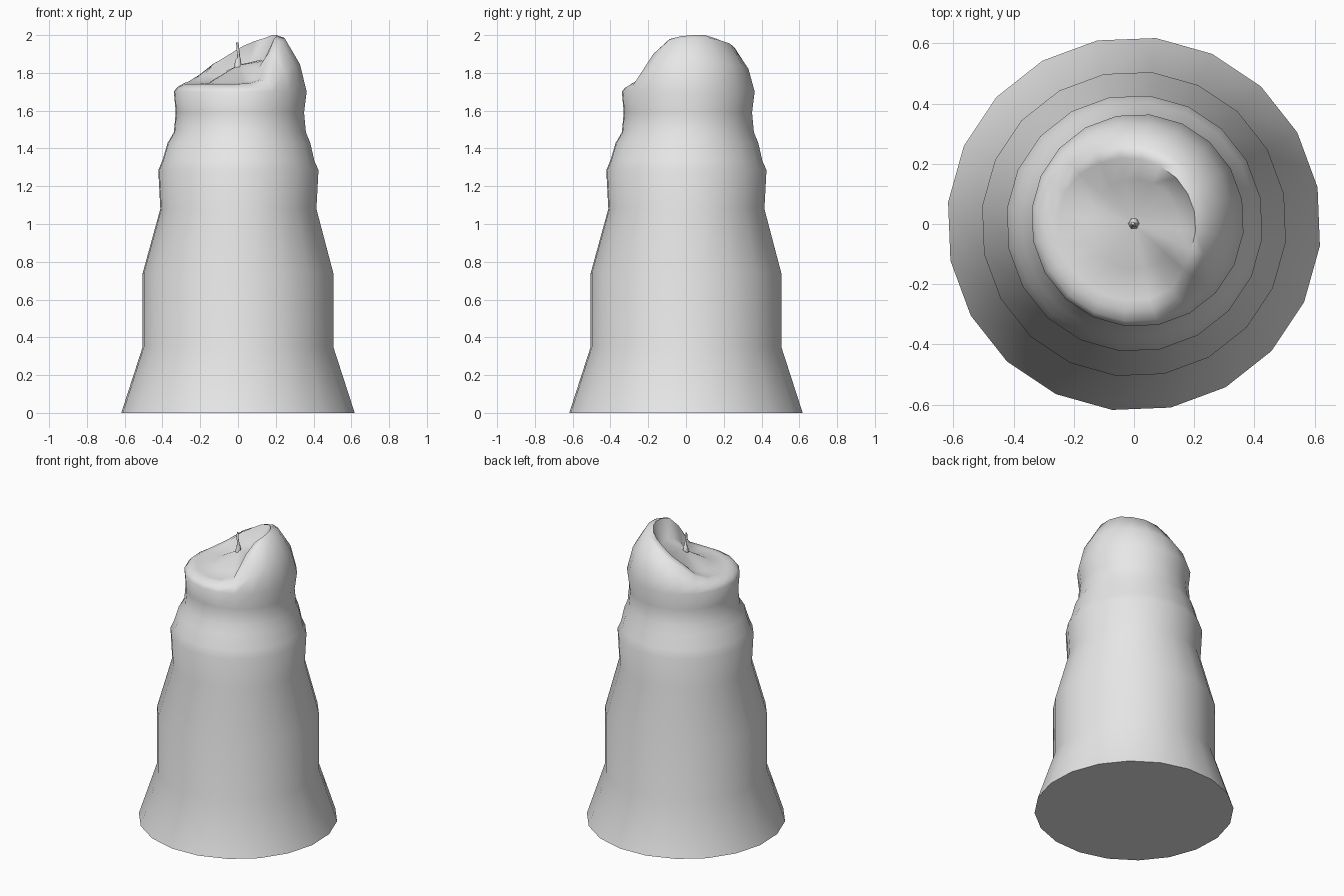
import bpy, bmesh, math

if "Cube" in bpy.data.objects:
    bpy.data.objects.remove(bpy.data.objects["Cube"])

SIDES = 20
START = math.radians(11.3)

wax = bpy.data.materials.new("pale_grey_wax")
wax.diffuse_color = (0.8, 0.8, 0.8, 1)
wax.use_nodes = True
wax.node_tree.nodes["Principled BSDF"].inputs["Base Color"].default_value = wax.diffuse_color

# Outer profile: radius, height, sideways drift
PROFILE = [(0.622, 0, 0), (0.508, 0.35, 0), (0.508, 0.74, 0), (0.416, 1.08, 0.002),
           (0.427, 1.285, 0.002), (0.405, 1.335, 0.002), (0.38, 1.43, 0.005),
           (0.352, 1.485, 0.01), (0.342, 1.59, 0.01), (0.354, 1.70, 0.012)]

# Height of the melted rim at each side, going round from the right
RIM = [1.985, 1.985, 1.97, 1.955, 1.93, 1.89, 1.85, 1.79, 1.755, 1.745,
       1.74, 1.74, 1.74, 1.74, 1.74, 1.745, 1.765, 1.90, 1.965, 1.98]
CENTRE_Z = 1.84


def finish(bm, name, angle):
    """Turn a bmesh into a smooth shaded object."""
    bmesh.ops.recalc_face_normals(bm, faces=bm.faces)
    mesh = bpy.data.meshes.new(name)
    bm.to_mesh(mesh)
    bm.free()
    obj = bpy.data.objects.new(name, mesh)
    bpy.context.collection.objects.link(obj)
    mesh.materials.append(wax)
    bpy.ops.object.select_all(action='DESELECT')
    obj.select_set(True)
    bpy.context.view_layer.objects.active = obj
    bpy.ops.object.shade_smooth_by_angle(angle=math.radians(angle))
    return obj


def add_ring(bm, place, sides, start=0.0):
    """place(i) gives radius, height, x shift, y shift for side i."""
    ring = []
    for i in range(sides):
        a = start + 2 * math.pi * i / sides
        r, z, dx, dy = place(i)
        ring.append(bm.verts.new((r * math.cos(a) + dx, r * math.sin(a) + dy, z)))
    return ring


def bridge(bm, rings):
    for a, b in zip(rings, rings[1:]):
        n = len(a)
        for i in range(n):
            j = (i + 1) % n
            bm.faces.new((a[i], a[j], b[j], b[i]))


# Melted candle body
bm = bmesh.new()
rings = [add_ring(bm, lambda i, p=p: (p[0], p[1], p[2], p[2]), SIDES, START) for p in PROFILE]


def rise(i):
    return (RIM[i] - 1.74) / 0.245


# Shoulder, rim, inner lip and sunken pool follow the slanted rim
rings.append(add_ring(bm, lambda i: (0.335 - 0.015 * rise(i), 1.70 + 0.52 * (RIM[i] - 1.70),
                                     0.01, 0.01), SIDES, START))
rings.append(add_ring(bm, lambda i: (0.295 - 0.05 * rise(i), RIM[i], 0.005, 0.005), SIDES, START))
rings.append(add_ring(bm, lambda i: (0.255 - 0.05 * rise(i), RIM[i] + 0.015 * rise(i), 0, 0),
                      SIDES, START))
rings.append(add_ring(bm, lambda i: (0.15, (CENTRE_Z + RIM[i]) / 2 - 0.04, 0, 0), SIDES, START))
bridge(bm, rings)
centre = bm.verts.new((0, 0, CENTRE_Z))
for i in range(SIDES):
    bm.faces.new((rings[-1][i], rings[-1][(i + 1) % SIDES], centre))
bm.faces.new(rings[0][::-1])
finish(bm, "candle_body", 75)

# Thin crooked wick
bm = bmesh.new()
WICK = [(0.02, 1.82, 0, 0), (0.016, 1.865, 0, 0.004), (0.008, 1.88, 0.004, 0),
        (0.007, 1.92, 0, -0.004), (0.006, 1.96, -0.004, 0.002)]
rings = [add_ring(bm, lambda i, p=p: p, 6) for p in WICK]
bridge(bm, rings)
bm.faces.new(rings[0][::-1])
bm.faces.new(rings[-1])
finish(bm, "wick", 60)
